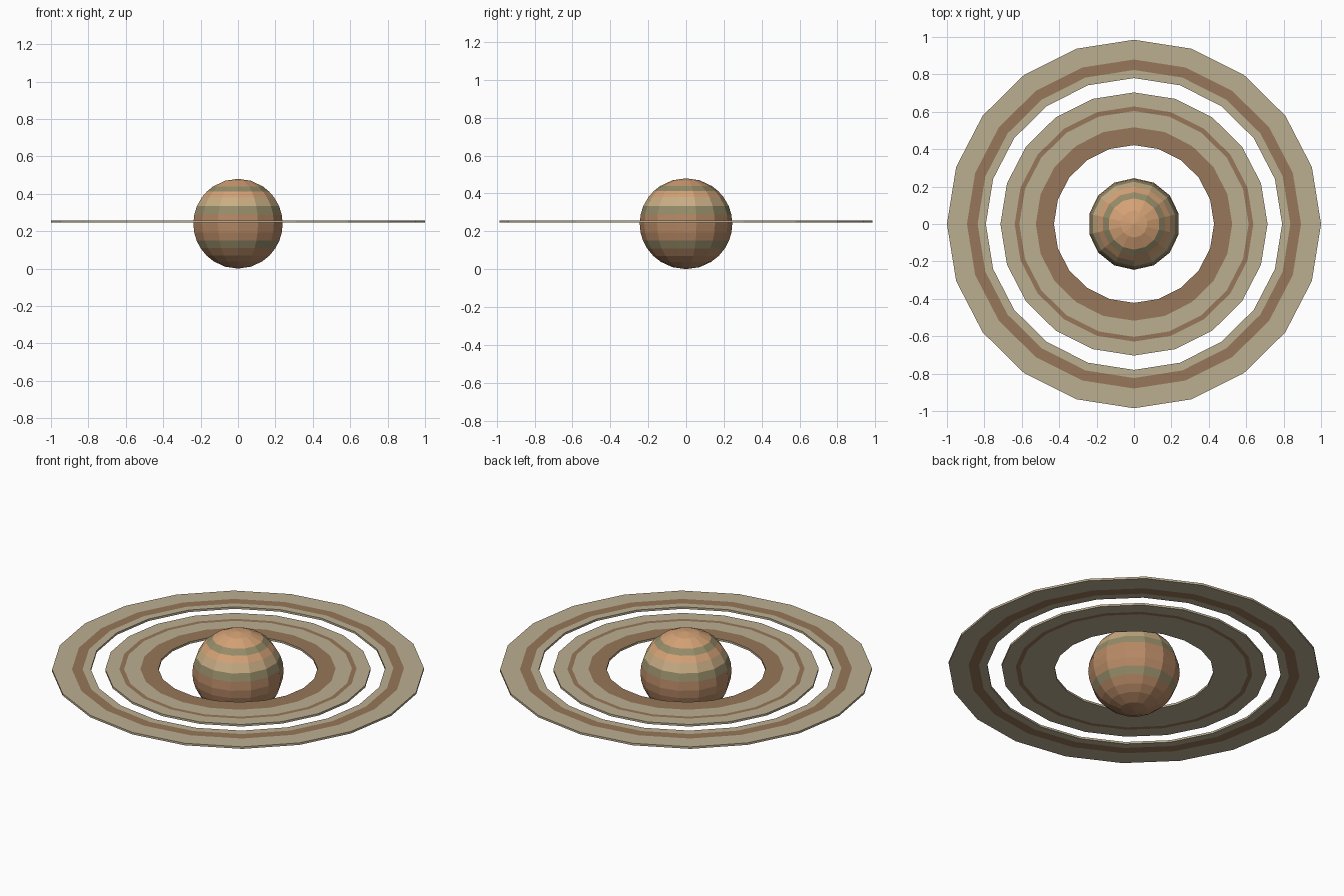
import bpy, bmesh, math

if "Cube" in bpy.data.objects:
    bpy.data.objects.remove(bpy.data.objects["Cube"])


def material(name, rgb):
    m = bpy.data.materials.new(name)
    m.diffuse_color = (*rgb, 1)
    m.use_nodes = True
    m.node_tree.nodes["Principled BSDF"].inputs["Base Color"].default_value = m.diffuse_color
    return m


TAN = material("tan", (0.50, 0.42, 0.28))
BROWN = material("brown", (0.31, 0.185, 0.10))
PEACH = material("peach", (0.66, 0.36, 0.18))
SAND = material("sand", (0.58, 0.42, 0.23))
OLIVE = material("olive", (0.30, 0.26, 0.14))
CLAY = material("clay", (0.47, 0.25, 0.13))
MATS = [TAN, BROWN, PEACH, SAND, OLIVE, CLAY]


def finish(bm, name):
    bmesh.ops.recalc_face_normals(bm, faces=bm.faces)
    mesh = bpy.data.meshes.new(name)
    bm.to_mesh(mesh)
    bm.free()
    for m in MATS:
        mesh.materials.append(m)
    obj = bpy.data.objects.new(name, mesh)
    bpy.context.collection.objects.link(obj)
    return obj


def loop(bm, r, z, n, sy=1.0):
    # loop of vertices with one corner on +y
    return [bm.verts.new((r * math.sin(2 * math.pi * i / n),
                          r * sy * math.cos(2 * math.pi * i / n), z)) for i in range(n)]


def bridge(bm, a, b, mat):
    n = len(a)
    for i in range(n):
        j = (i + 1) % n
        bm.faces.new((a[i], a[j], b[j], b[i])).material_index = MATS.index(mat)


# Planet: faceted sphere with coloured latitude bands (polar angles in degrees)
def planet():
    bm = bmesh.new()
    n, rh, rv, zc = 14, 0.245, 0.24, 0.24
    angles = [17, 34, 44, 54, 67, 78, 90, 101, 112, 123, 135, 147, 163]
    bands = [PEACH, OLIVE, PEACH, SAND, OLIVE, CLAY, CLAY, CLAY, OLIVE, CLAY, CLAY, CLAY]
    loops = [loop(bm, rh * math.sin(math.radians(a)),
                  zc + rv * math.cos(math.radians(a)), n) for a in angles]
    for a, b, m in zip(loops, loops[1:], bands):
        bridge(bm, a, b, m)
    for z, ring, m in ((zc + rv, loops[0], PEACH), (zc - rv, loops[-1], CLAY)):
        pole = bm.verts.new((0, 0, z))
        for i in range(n):
            bm.faces.new((pole, ring[i], ring[(i + 1) % n])).material_index = MATS.index(m)
    finish(bm, "planet")


# Rings: thin flat 20-sided discs split into coloured bands
def ring(name, radii, top_mats, bottom_mats):
    bm = bmesh.new()
    top = [loop(bm, r, 0.258, 20, 0.985) for r in radii]
    bottom = [loop(bm, r, 0.246, 20, 0.985) for r in radii]
    for i in range(len(radii) - 1):
        bridge(bm, top[i], top[i + 1], top_mats[i])
        bridge(bm, bottom[i], bottom[i + 1], bottom_mats[i])
    for k in (0, -1):
        bridge(bm, top[k], bottom[k], TAN)
    finish(bm, name)


planet()
ring("inner_ring", [0.428, 0.525, 0.613, 0.638, 0.714],
     [BROWN, TAN, BROWN, TAN], [TAN, TAN, BROWN, TAN])
ring("outer_ring", [0.792, 0.836, 0.893, 1.0],
     [TAN, BROWN, TAN], [TAN, BROWN, TAN])
